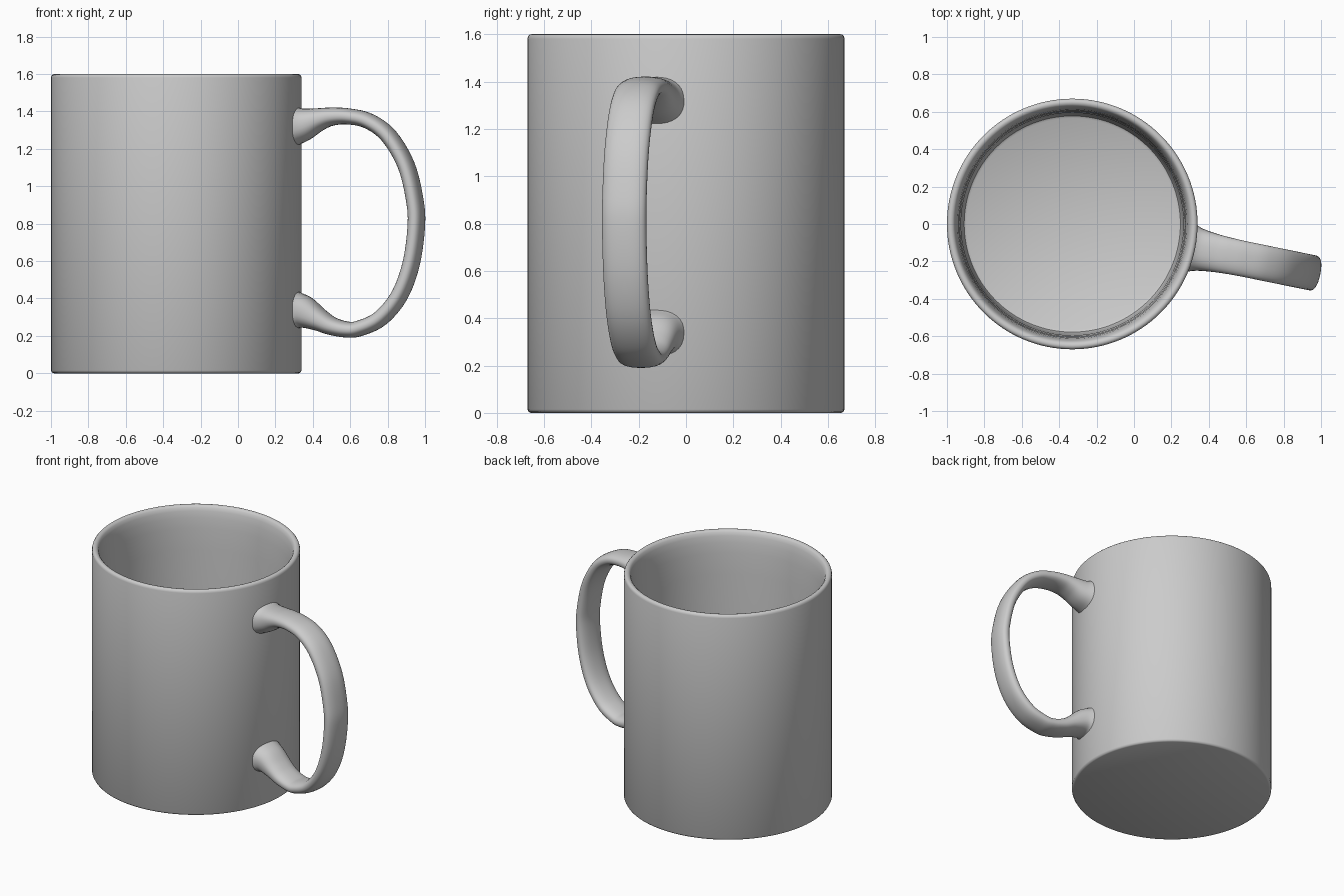
import bpy, bmesh, math
from mathutils import Vector

if "Cube" in bpy.data.objects:
    bpy.data.objects.remove(bpy.data.objects["Cube"])

AXIS_X = -0.33                 # mug axis
HANDLE_ANGLE = math.radians(-11.5)


def finish(name, bm, angle):
    bmesh.ops.remove_doubles(bm, verts=bm.verts, dist=1e-5)
    bmesh.ops.recalc_face_normals(bm, faces=bm.faces)
    me = bpy.data.meshes.new(name)
    bm.to_mesh(me)
    bm.free()
    ob = bpy.data.objects.new(name, me)
    bpy.context.collection.objects.link(ob)
    ob.location.x = AXIS_X
    bpy.context.view_layer.objects.active = ob
    ob.select_set(True)
    bpy.ops.object.shade_smooth_by_angle(angle=math.radians(angle))
    ob.select_set(False)
    return ob


# Cup body: one lathed profile, outside, rounded lip, tapered inside and floor
profile = [(0, 0), (0.655, 0), (0.664, 0.004), (0.67, 0.015), (0.67, 1.58),
           (0.667, 1.591), (0.66, 1.598), (0.65, 1.6), (0.639, 1.597),
           (0.63, 1.588), (0.622, 1.565), (0.614, 1.52), (0.607, 1.45),
           (0.602, 1.3), (0.595, 0.9), (0.588, 0.3), (0.584, 0.13),
           (0.578, 0.108), (0.565, 0.1), (0, 0.1)]
bm = bmesh.new()
verts = [bm.verts.new((r, 0, z)) for r, z in profile]
edges = [bm.edges.new(p) for p in zip(verts, verts[1:])]
bmesh.ops.spin(bm, geom=verts + edges, cent=(0, 0, 0), axis=(0, 0, 1),
               angle=math.tau, steps=128, use_merge=True)
finish("cup_body", bm, 40)

# Handle: swept flattened section, stations are (radius, z, thickness, width)
stations = [Vector(s) for s in [
    (0.643, 1.322, 0.215, 0.26), (0.70, 1.332, 0.175, 0.225),
    (0.775, 1.356, 0.125, 0.205), (0.847, 1.372, 0.098, 0.195),
    (0.94, 1.373, 0.086, 0.19), (1.05, 1.348, 0.084, 0.19),
    (1.16, 1.268, 0.084, 0.19), (1.255, 1.11, 0.084, 0.19),
    (1.302, 0.92, 0.084, 0.19), (1.309, 0.78, 0.084, 0.19),
    (1.28, 0.58, 0.084, 0.19), (1.214, 0.41, 0.084, 0.19),
    (1.112, 0.292, 0.084, 0.19), (1.0, 0.24, 0.084, 0.19),
    (0.93, 0.234, 0.086, 0.19), (0.847, 0.253, 0.098, 0.195),
    (0.775, 0.288, 0.125, 0.205), (0.70, 0.325, 0.175, 0.225),
    (0.643, 0.335, 0.215, 0.26)]]


def catmull(pts, sub):
    p = [2 * pts[0] - pts[1]] + pts + [2 * pts[-1] - pts[-2]]
    out = []
    for a, b, c, d in zip(p, p[1:], p[2:], p[3:]):
        for k in range(sub):
            t = k / sub
            out.append(0.5 * (2 * b + (c - a) * t + (2 * a - 5 * b + 4 * c - d) * t * t
                              + (3 * b - a - 3 * c + d) * t ** 3))
    return out + [pts[-1]]


path = catmull(stations, 6)
out_dir = Vector((math.cos(HANDLE_ANGLE), math.sin(HANDLE_ANGLE), 0))
side = Vector((-out_dir.y, out_dir.x, 0))
up = Vector((0, 0, 1))
SIDES = 32
bm = bmesh.new()
rings = []
for i, s in enumerate(path):
    d = path[min(i + 1, len(path) - 1)] - path[max(i - 1, 0)]
    d = Vector((d[0], d[1])).normalized()
    normal = -d.y * out_dir + d.x * up
    centre = s[0] * out_dir + s[1] * up
    ring = []
    for k in range(SIDES):
        c, n = math.cos(k * math.tau / SIDES), math.sin(k * math.tau / SIDES)
        u = math.copysign(abs(c) ** 0.85, c) * s[3] / 2
        v = math.copysign(abs(n) ** 0.85, n) * s[2] / 2
        ring.append(bm.verts.new(centre + side * u + normal * v))
    rings.append(ring)
for a, b in zip(rings, rings[1:]):
    for k in range(SIDES):
        j = (k + 1) % SIDES
        bm.faces.new((a[k], a[j], b[j], b[k]))
bm.faces.new(rings[0])
bm.faces.new(rings[-1])
finish("handle", bm, 60)
